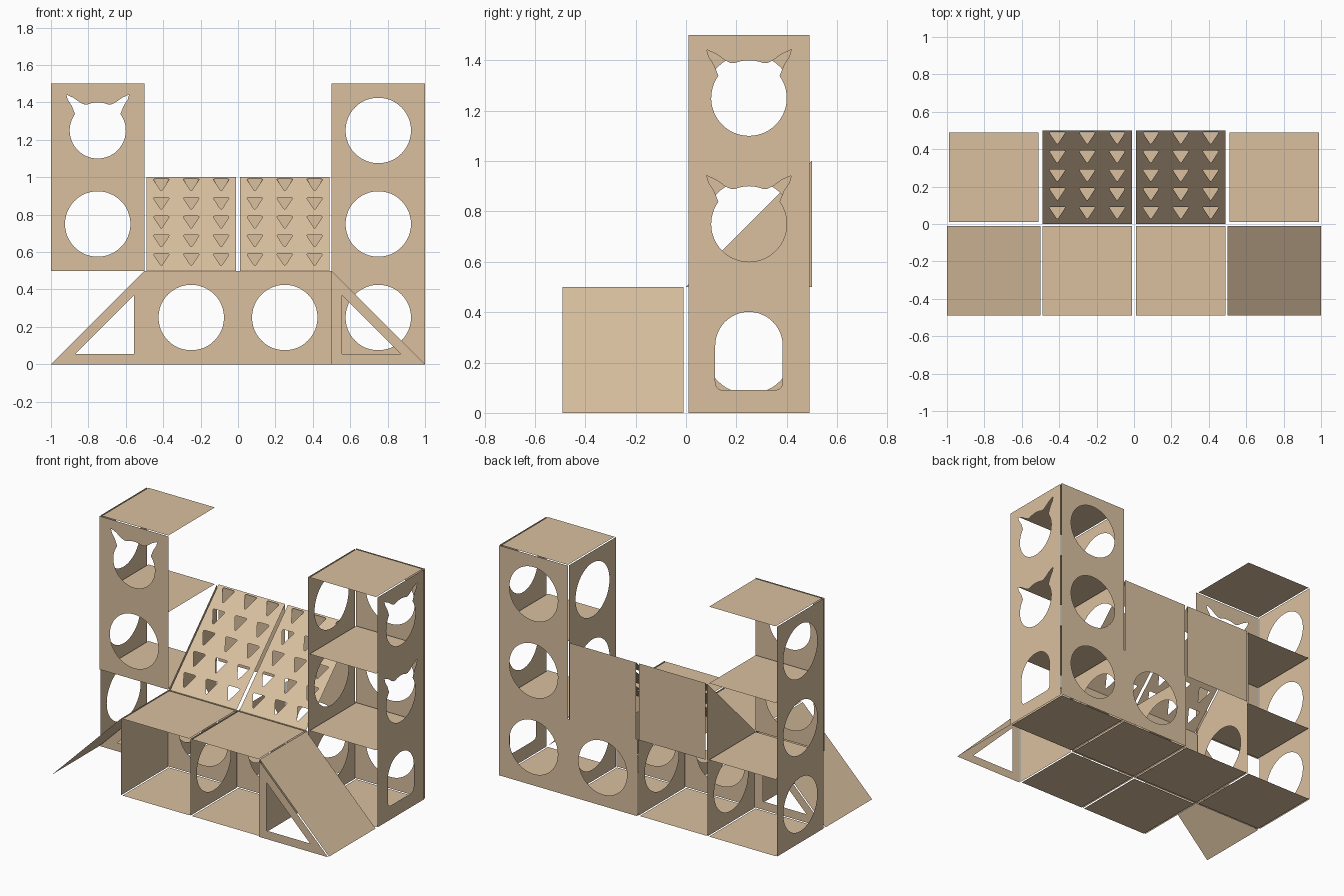
import bpy, bmesh, math
from mathutils import Matrix, Vector

cube = bpy.data.objects.get("Cube")
if cube:
    bpy.data.objects.remove(cube, do_unlink=True)

wood = bpy.data.materials.new("light_plywood")
wood.use_nodes = True
TAN = (0.70, 0.53, 0.35, 1)
wood.diffuse_color = TAN
wood.node_tree.nodes["Principled BSDF"].inputs["Base Color"].default_value = TAN

X, Y, Z = Vector((1, 0, 0)), Vector((0, 1, 0)), Vector((0, 0, 1))
C = 0.5      # module size
GAP = 0.01   # inset of loose panels


# ---- 2D outlines ----
def rect(x0, y0, x1, y1):
    return [(x0, y0), (x1, y0), (x1, y1), (x0, y1)]


def arc(cx, cy, r, a0, a1, n):
    return [(cx + r * math.cos(math.radians(a0 + (a1 - a0) * i / n)),
             cy + r * math.sin(math.radians(a0 + (a1 - a0) * i / n))) for i in range(n + 1)]


def rounded(points, r, n=4):
    out = []
    for i, p in enumerate(points):
        p = Vector(p)
        a = p + (Vector(points[i - 1]) - p).normalized() * r
        b = p + (Vector(points[(i + 1) % len(points)]) - p).normalized() * r
        for k in range(n + 1):
            t = k / n
            out.append(tuple(a * (1 - t) ** 2 + p * 2 * t * (1 - t) + b * t * t))
    return out


def round_hole(cx, cy):
    return arc(cx, cy, 0.175, 0, 360, 48)[:-1]


def eared_hole(cx, cy):
    # round opening with two pointed ears
    ear = [(0.138, 0.13), (0.16, 0.165), (0.168, 0.192), (0.13, 0.175), (0.095, 0.15), (0.072, 0.139)]
    right = [(cx + x, cy + y) for x, y in ear]
    left = [(cx - x, cy + y) for x, y in reversed(ear)]
    return (arc(cx, cy, 0.15, 144, 396, 40) + right
            + arc(cx, cy, 0.15, 68, 112, 8) + left)


def arch_hole(cx, cy):
    w, base, spring = 0.134, cy - 0.16, cy + 0.017
    foot = rounded([(cx - w, spring), (cx - w, base), (cx + w, base), (cx + w, spring)], 0.035)
    return foot[5:15] + arc(cx, spring, w, 0, 180, 24)


# ---- flat panel with cut-outs, laid on axes u and v ----
def panel(name, origin, u, v, outline, holes=()):
    bm = bmesh.new()
    edges = []
    for loop in [outline, *holes]:
        vs = [bm.verts.new((x, y, 0)) for x, y in loop]
        edges += [bm.edges.new((vs[i - 1], vs[i])) for i in range(len(vs))]
    bmesh.ops.triangle_fill(bm, use_beauty=True, use_dissolve=False, edges=edges, normal=Z)
    for f in bm.faces:
        if f.normal.z < 0:
            f.normal_flip()
    u, v = u.normalized(), v.normalized()
    m = Matrix((u, v, u.cross(v))).transposed().to_4x4()
    m.translation = Vector(origin)
    bm.transform(m)
    me = bpy.data.meshes.new(name)
    bm.to_mesh(me)
    bm.free()
    me.materials.append(wood)
    ob = bpy.data.objects.new(name, me)
    bpy.context.collection.objects.link(ob)
    return ob


def stack(name, origin, u, openings, inset=0):
    # upright column of modules, one opening (or None) per level
    holes = [h(C / 2, C * (i + 0.5)) for i, h in enumerate(openings) if h]
    panel(name, origin, u, Z, rect(inset, 0, C - inset, C * len(openings)), holes)


def shelf(name, x, y, z):
    panel(name, (x, y, z), X, Y, rect(GAP, GAP, C - GAP, C - GAP))


# ---- horizontal boards ----
for i in range(4):
    shelf(f"back_floor_{i + 1}", -1 + C * i, 0, 0)
for i in range(2):
    shelf(f"front_floor_{i + 1}", -C + C * i, -C, 0)
    shelf(f"front_deck_{i + 1}", -C + C * i, -C, C)
for side, x in (("right", -1), ("left", C)):
    for level, z in (("lower_shelf", C), ("upper_shelf", 2 * C), ("roof", 3 * C)):
        shelf(f"{side}_tower_{level}", x, 0, z)

# ---- walls facing sideways ----
R, E, A = round_hole, eared_hole, arch_hole
stack("left_tower_outer_wall", (1, 0, 0), Y, [A, E, E], GAP)
stack("left_tower_inner_wall", (C, 0, 0), Y, [R, R, R], GAP)
stack("right_tower_outer_wall", (-1, 0, 0), Y, [R, R, R], GAP)
stack("right_tower_inner_wall", (-C, 0, 0), Y, [R], GAP)
stack("back_middle_divider", (0, 0, 0), Y, [R], GAP)
stack("front_right_end_wall", (-C, -C, 0), Y, [None], GAP)
stack("front_middle_divider", (0, -C, 0), Y, [R], GAP)
stack("front_left_end_wall", (C, -C, 0), Y, [None], GAP)

# ---- walls facing front and back ----
stack("right_tower_front_wall", (-1, 0, C), X, [R, E])
stack("left_tower_back_wall", (C, C, 0), X, [R, R, R])
stack("lower_back_wall", (0, C, 0), X, [R])
for i in range(2):
    x = -C + C * i
    stack(f"middle_wall_{i + 1}", (x, 0, 0), X, [R])
    stack(f"upper_back_wall_{i + 1}", (x, C, C), X, [None], GAP)

# ---- climbing ramps with rows of triangular grips ----
S = math.sqrt(2)
grips = [rounded([(cx - 0.045, S * (0.092 + 0.1 * k)), (cx, S * (0.024 + 0.1 * k)),
                  (cx + 0.045, S * (0.092 + 0.1 * k))], 0.014)
         for cx in (0.09, 0.25, 0.41) for k in range(5)]
for i in range(2):
    panel(f"climbing_ramp_{i + 1}", (-C + C * i, 0, C), X, Y + Z,
          rect(GAP, 0, C - GAP, C * S), grips)
panel("climbing_ramp_side", (-C, 0, C), Y, Z, [(0, 0), (C, 0), (C, C)])

# ---- side slides and their triangular frames ----
frame = [(0, 0), (C, 0), (0, C)]
window = [(0.055, 0.055), (0.37, 0.055), (0.055, 0.37)]
for side, s, y in (("left", 1, -C), ("right", -1, 0)):
    panel(f"{side}_slide", (s, -C, 0), Y, Z - s * X, rect(GAP, 0, C - GAP, C * S))
    panel(f"{side}_slide_frame", (s * C, y, 0), s * X, Z, frame, [window])
